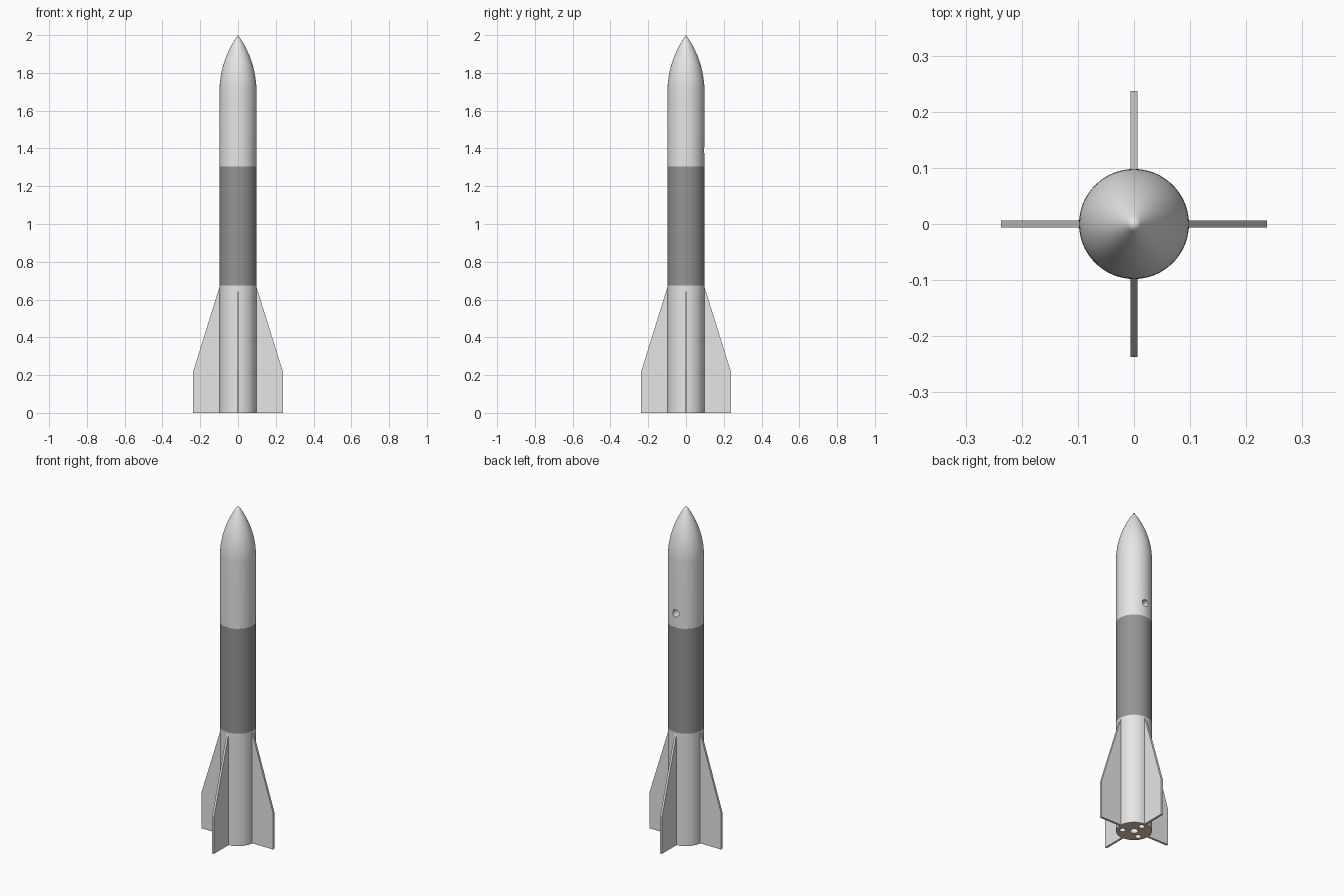
import bpy, bmesh, math
from mathutils import Matrix

if "Cube" in bpy.data.objects:
    bpy.data.objects.remove(bpy.data.objects["Cube"])

R = 0.098                       # body radius
BAND = (0.675, 1.305)           # dark band heights
NOSE_Z, TOP = 1.70, 2.0
SEG = 64


def material(name, rgb):
    m = bpy.data.materials.new(name)
    m.diffuse_color = (*rgb, 1)
    m.use_nodes = True
    m.node_tree.nodes["Principled BSDF"].inputs["Base Color"].default_value = m.diffuse_color
    return m


light = material("light grey", (0.79, 0.79, 0.79))
dark = material("dark grey", (0.30, 0.30, 0.30))
tan = material("pale tan", (0.75, 0.61, 0.52))


def make_object(name, bm, mats):
    bmesh.ops.recalc_face_normals(bm, faces=bm.faces[:])
    me = bpy.data.meshes.new(name)
    bm.to_mesh(me)
    bm.free()
    for m in mats:
        me.materials.append(m)
    ob = bpy.data.objects.new(name, me)
    bpy.context.collection.objects.link(ob)
    return ob


def activate(ob):
    bpy.ops.object.select_all(action='DESELECT')
    ob.select_set(True)
    bpy.context.view_layer.objects.active = ob


# Body tube and tangent ogive nose as one turned profile
length = TOP - NOSE_Z
rho = (R * R + length * length) / (2 * R)
profile = [(R, 0), (R, BAND[0]), (R, BAND[1])]
steps = 16
for i in range(steps):
    h = length * i / steps
    profile.append((math.sqrt(rho * rho - h * h) + R - rho, NOSE_Z + h))

bm = bmesh.new()
rings = []
for r, z in profile:
    rings.append([bm.verts.new((r * math.cos(2 * math.pi * k / SEG),
                                r * math.sin(2 * math.pi * k / SEG), z))
                  for k in range(SEG)])
for a, b in zip(rings, rings[1:]):
    for k in range(SEG):
        n = (k + 1) % SEG
        bm.faces.new((a[k], a[n], b[n], b[k]))
tip = bm.verts.new((0, 0, TOP))
for k in range(SEG):
    bm.faces.new((rings[-1][k], rings[-1][(k + 1) % SEG], tip))
bm.faces.new(rings[0][::-1])
body = make_object("rocket_body", bm, [light, dark, tan])


# Round holes: three outer and one central in the base, one port at the back
def drill(radius, depth, matrix):
    bm = bmesh.new()
    bmesh.ops.create_cone(bm, cap_ends=True, segments=24, radius1=radius,
                          radius2=radius, depth=depth, matrix=matrix)
    cutter = make_object("hole_cutter", bm, [light])
    cutter.hide_render = True
    mod = body.modifiers.new("hole", 'BOOLEAN')
    mod.operation = 'DIFFERENCE'
    mod.solver = 'EXACT'
    mod.object = cutter
    activate(body)
    bpy.ops.object.modifier_apply(modifier=mod.name)
    bpy.data.objects.remove(cutter)


for deg in (-30, 90, 210):
    t = math.radians(deg)
    drill(0.017, 0.12, Matrix.Translation((0.064 * math.cos(t), 0.064 * math.sin(t), 0)))
drill(0.022, 0.12, Matrix.Identity(4))
drill(0.021, 0.10, Matrix.Translation((0, R, 1.39)) @ Matrix.Rotation(math.pi / 2, 4, 'X'))

# Colours by height and direction
for f in body.data.polygons:
    if f.normal.z < -0.9 and f.center.z < 0.01:
        f.material_index = 2
    elif BAND[0] < f.center.z < BAND[1]:
        f.material_index = 1
    else:
        f.material_index = 0
activate(body)
bpy.ops.object.shade_smooth_by_angle(angle=math.radians(30))

# Four clipped fins
half = 0.0065
outline = [(R - 0.004, 0), (0.237, 0), (0.237, 0.22), (R, 0.667), (R - 0.004, 0.667)]
for i, name in enumerate(("right_fin", "back_fin", "left_fin", "front_fin")):
    bm = bmesh.new()
    face = bm.faces.new([bm.verts.new((x, -half, z)) for x, z in outline])
    ext = bmesh.ops.extrude_face_region(bm, geom=[face])
    verts = [v for v in ext["geom"] if isinstance(v, bmesh.types.BMVert)]
    bmesh.ops.translate(bm, verts=verts, vec=(0, 2 * half, 0))
    bm.transform(Matrix.Rotation(i * math.pi / 2, 4, 'Z'))
    make_object(name, bm, [light])
